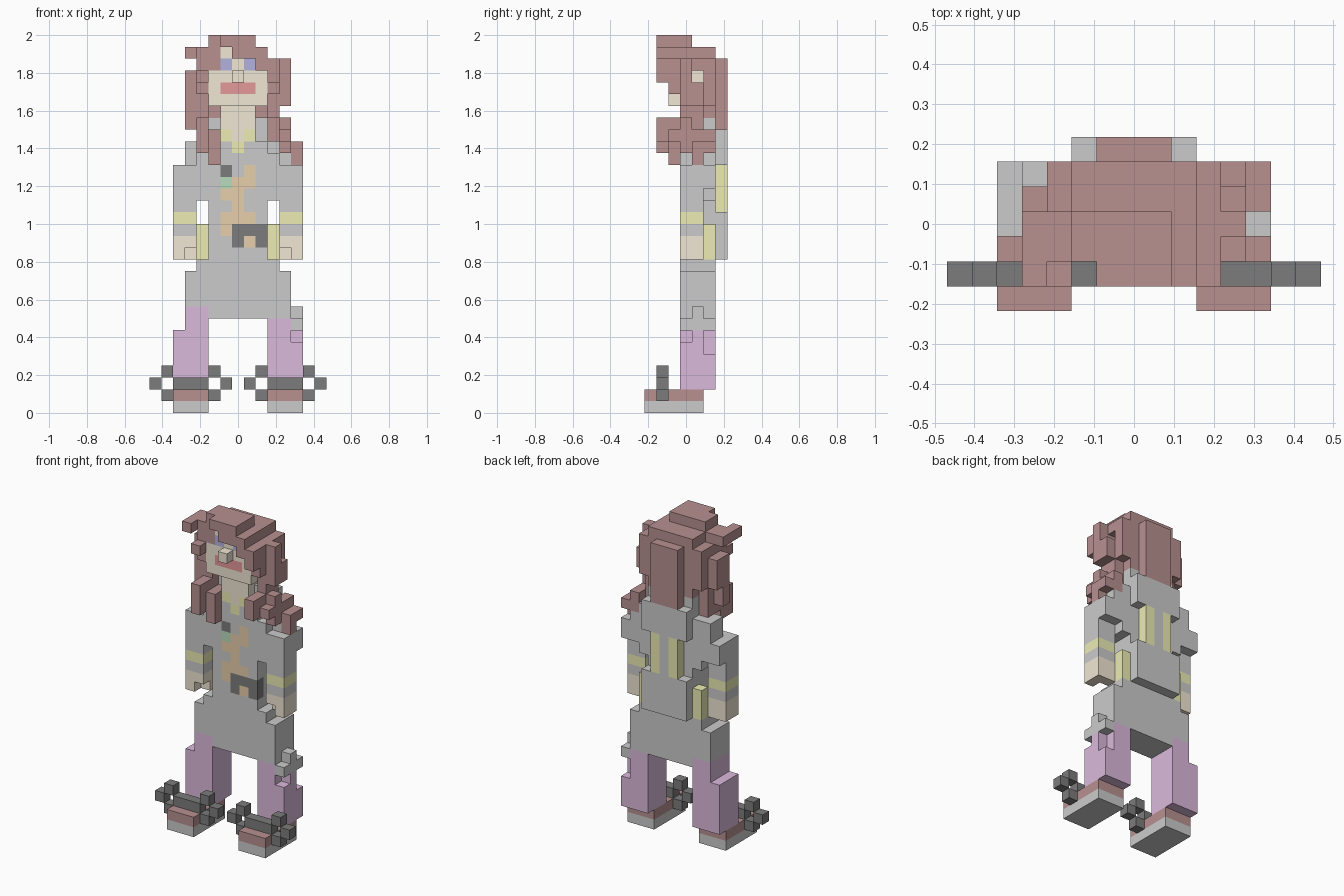
import bpy, bmesh
from mathutils import Vector

if "Cube" in bpy.data.objects:
    bpy.data.objects.remove(bpy.data.objects["Cube"])

U = 1 / 16          # block size: 32 blocks tall
cells = {}          # (x, y, z) block -> part name


def box(part, x, y, z, mirror=False):
    """Fill an inclusive block range; later parts paint over earlier ones."""
    for i in range(x[0], x[1] + 1):
        for j in range(y[0], y[1] + 1):
            for k in range(z[0], z[1] + 1):
                cells[(i, j, k)] = part
                if mirror:
                    cells[(-i, j, k)] = part


def dot(part, x, y, z, mirror=False):
    box(part, (x, x), (y, y), (z, z), mirror)


def clear(x, y, z):
    for c in list(cells):
        if x[0] <= c[0] <= x[1] and y[0] <= c[1] <= y[1] and z[0] <= c[2] <= z[1]:
            del cells[c]


# Shoes with striped soles
box("shoe_sole", (3, 5), (-3, 1), (0, 0), True)
for j in (-2, 0):
    box("sole_stripe", (3, 5), (j, j), (0, 0), True)
box("shoe", (3, 5), (-3, 1), (1, 1), True)

# Legs
box("trouser_leg", (3, 5), (0, 2), (2, 5), True)
box("trouser_leg", (-5, -3), (0, 2), (6, 6))
box("trouser_leg", (-4, -3), (0, 2), (7, 8))
box("trouser_leg", (3, 4), (0, 2), (6, 7))
dot("trouser_leg", 5, 1, 6)
clear((5, 5), (2, 2), (5, 5))

# Shoe bows
box("shoe_bow", (3, 5), (-2, -2), (2, 2), True)
for i, k in ((2, 1), (6, 1), (1, 2), (7, 2), (2, 3), (6, 3)):
    dot("shoe_bow", i, -2, k, True)

# Striped skirt
box("skirt", (-2, 4), (0, 2), (8, 8))
box("skirt", (-4, 4), (0, 2), (9, 11))
box("skirt", (-3, 3), (0, 2), (12, 12))
box("skirt", (5, 5), (0, 2), (7, 7))
dot("skirt", 5, 1, 8)
for i in (-3, -1, 1, 3):
    box("skirt_stripe", (i, i), (0, 2), (9 if i == -3 else 8, 12))

# Jacket, raised back panel and collar
box("jacket", (-2, 2), (0, 2), (13, 22))
box("jacket", (-2, 2), (1, 2), (23, 23))
box("jacket", (2, 2), (1, 2), (23, 24), True)
box("jacket", (-2, 2), (3, 3), (13, 16))
box("jacket", (-1, 1), (3, 3), (17, 20))
box("jacket", (-2, 2), (3, 3), (21, 23))
box("back_stripe", (1, 1), (3, 3), (17, 20), True)
box("side_pouch", (3, 3), (2, 2), (13, 15), True)

# Arms
box("jacket", (3, 3), (0, 2), (18, 21), True)
box("sleeve", (4, 5), (0, 1), (15, 20), True)
box("sleeve", (4, 5), (2, 2), (19, 20), True)
box("sleeve", (4, 4), (1, 2), (21, 22), True)
box("sleeve", (3, 3), (1, 2), (22, 22), True)
box("cuff", (4, 5), (0, 1), (16, 16), True)
box("hand", (4, 5), (0, 1), (13, 14), True)
clear((4, 4), (0, 0), (13, 13))
clear((-4, -4), (0, 0), (13, 13))

# Shirt front, lapels, brooch and belt
for i, k in ((-1, 15), (-1, 16), (0, 16), (1, 16), (0, 17),
             (-1, 18), (0, 18), (0, 19), (1, 20), (1, 19)):
    dot("shirt", i, 0, k)
box("lapel", (1, 1), (0, 0), (21, 22), True)
dot("brooch", -1, 0, 19)
dot("button", -1, 0, 20)
box("belt", (0, 2), (0, 0), (14, 15))
dot("shirt", 1, 0, 14)

# Neck and scarf
box("neck", (-1, 1), (0, 2), (23, 25))
dot("scarf", 0, 0, 22)
dot("scarf", 1, 0, 23, True)

# Face
box("head", (-2, 2), (-1, 2), (26, 30))
dot("head", 0, -2, 28)
dot("eye", 1, -1, 29, True)
box("mouth", (-1, 1), (-1, -1), (27, 27))

# Hair: crown and back
box("hair", (-2, 1), (-2, 0), (31, 31))
box("hair", (-2, 2), (-1, 2), (30, 30))
box("hair", (0, 2), (-2, -2), (30, 30))
dot("head", -1, -1, 30)
box("hair", (2, 2), (-1, 2), (29, 29), True)
box("hair", (2, 3), (-2, -2), (29, 29))
box("hair", (-1, 1), (3, 3), (24, 29))
box("hair", (-2, 2), (2, 2), (25, 29))
clear((-2, -2), (-2, -2), (31, 31))

# Hair: sides and hanging locks
box("hair", (3, 3), (0, 2), (26, 29), True)
box("hair", (3, 3), (0, 1), (23, 25), True)
box("hair", (3, 3), (-1, -1), (27, 29), True)
box("hair", (4, 4), (0, 1), (26, 28), True)
box("hair", (-4, -3), (-1, 0), (30, 30))
dot("hair", -4, -2, 30)
dot("hair", 3, -2, 28, True)
dot("hair", 4, 0, 29)
dot("hair", -4, 0, 24)
dot("hair", -4, 0, 25)
box("hair", (-2, -2), (0, 0), (21, 23))
dot("hair", -2, 1, 25)
box("hair", (-3, -2), (-1, -1), (21, 23))
clear((-3, -3), (-1, -1), (21, 21))
box("hair", (-3, -3), (-2, -1), (22, 24))
box("hair", (3, 3), (-2, -1), (23, 24))
box("hair", (4, 4), (0, 2), (22, 23))
dot("hair", 4, -1, 23)
dot("hair", 4, 0, 24)
box("hair", (5, 5), (1, 2), (22, 22))
dot("hair", 5, 1, 21)

# Gaps where skin shows at the side of the head
clear((3, 4), (1, 1), (28, 28))
dot("head", 2, 1, 28)

COLORS = {
    "hair": (.48, .28, .28), "shoe": (.48, .28, .28),
    "head": (.88, .80, .66), "neck": (.88, .80, .66), "hand": (.88, .80, .66),
    "mouth": (.78, .32, .32), "eye": (.45, .45, .74),
    "trouser_leg": (.71, .49, .71), "shirt": (.80, .62, .40),
    "cuff": (.84, .84, .46), "scarf": (.84, .84, .46),
    "back_stripe": (.84, .84, .46), "side_pouch": (.84, .84, .46),
    "belt": (.2, .2, .2), "button": (.2, .2, .2), "shoe_bow": (.2, .2, .2),
    "brooch": (.47, .72, .50), "lapel": (.57, .57, .57),
    "skirt_stripe": (.57, .57, .57), "sole_stripe": (.57, .57, .57),
}


def build(part):
    """Make one object from the outer faces of a part's blocks."""
    bm = bmesh.new()
    for c in (c for c, p in cells.items() if p == part):
        for axis in range(3):
            for s in (-1, 1):
                n = list(c)
                n[axis] += s
                if tuple(n) in cells:
                    continue
                mid = Vector((c[0], c[1], c[2] + .5))
                mid[axis] += s * .5
                a, b = Vector(), Vector()
                a[(axis + 1) % 3] = .5
                b[(axis + 2) % 3] = .5 * s
                bm.faces.new([bm.verts.new((mid + v) * U)
                              for v in (-a - b, a - b, a + b, b - a)])
    bmesh.ops.remove_doubles(bm, verts=bm.verts, dist=.001)
    bmesh.ops.dissolve_limit(bm, angle_limit=.01, verts=bm.verts, edges=bm.edges)
    mesh = bpy.data.meshes.new(part)
    bm.to_mesh(mesh)
    bm.free()
    if part in COLORS:
        mat = bpy.data.materials.new(part + "_color")
        mat.diffuse_color = (*COLORS[part], 1)
        mat.use_nodes = True
        mat.node_tree.nodes["Principled BSDF"].inputs["Base Color"].default_value = mat.diffuse_color
        mesh.materials.append(mat)
    bpy.context.collection.objects.link(bpy.data.objects.new(part, mesh))


for part in sorted(set(cells.values())):
    build(part)
